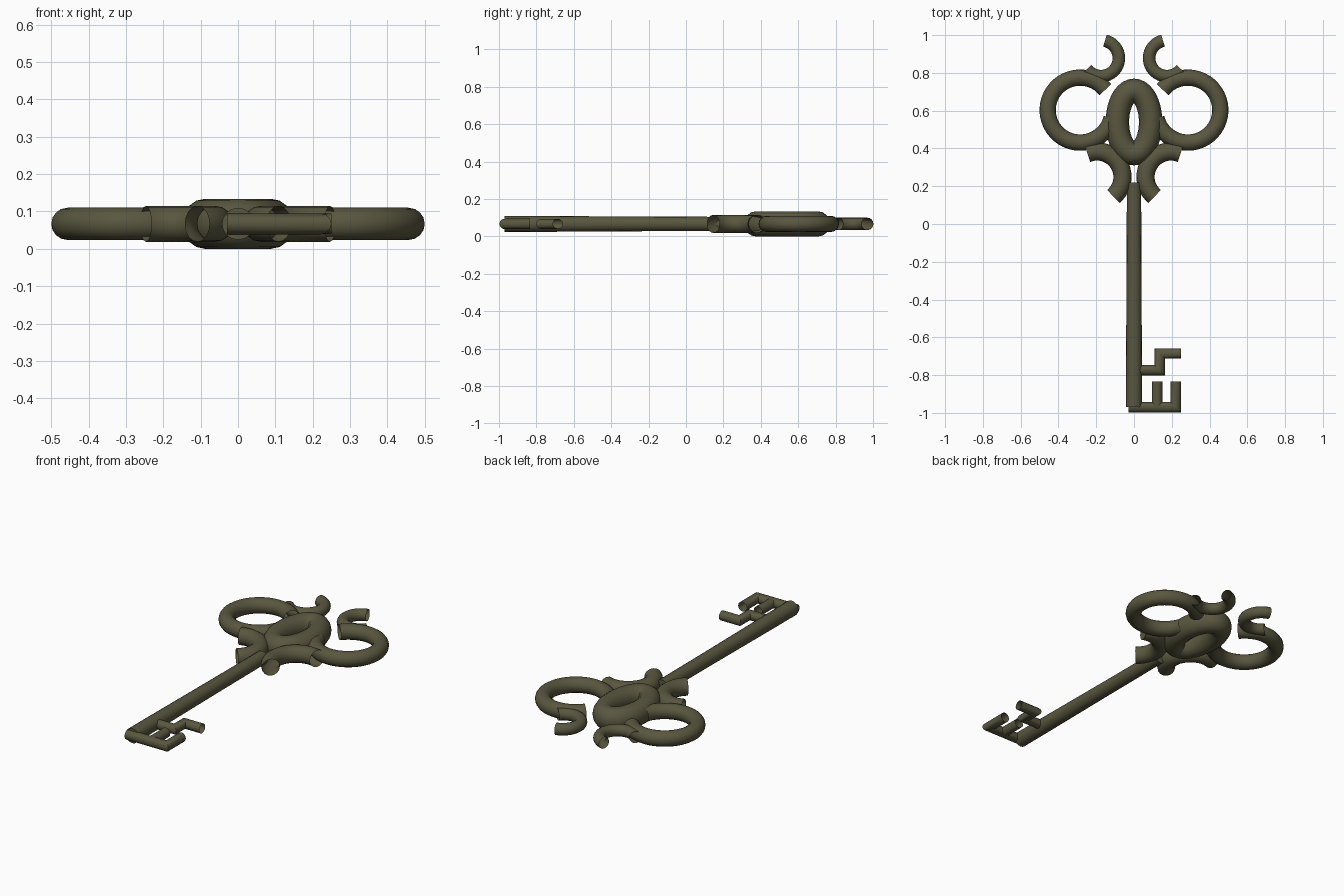
import bpy, bmesh, math
from mathutils import Vector

if "Cube" in bpy.data.objects:
    bpy.data.objects.remove(bpy.data.objects["Cube"])

Z = 0.067  # mid height of the flat-lying key

metal = bpy.data.materials.new("dark olive metal")
metal.diffuse_color = (0.1, 0.095, 0.05, 1)
metal.use_nodes = True
metal.node_tree.nodes["Principled BSDF"].inputs["Base Color"].default_value = metal.diffuse_color


def tube(name, path, radii, closed=False, cap=False, sides=16, rz=1.0):
    """Sweep a round section along a flat path, with mitred corners."""
    n = len(path)
    pts = [Vector((x, y, Z)) for x, y in path]
    up = Vector((0, 0, 1))
    bm = bmesh.new()
    rings = []
    for i, p in enumerate(pts):
        a = pts[(i - 1) % n] if closed or i > 0 else None
        b = pts[(i + 1) % n] if closed or i < n - 1 else None
        d1 = (p - a).normalized() if a else (b - p).normalized()
        d2 = (b - p).normalized() if b else d1
        t = (d1 + d2).normalized()
        side = t.cross(up) / max(t.dot(d1), 0.3)
        r = radii[i] if isinstance(radii, list) else radii
        ring = []
        for k in range(sides):
            w = 2 * math.pi * k / sides
            ring.append(bm.verts.new(p + side * r * math.cos(w) + up * r * rz * math.sin(w)))
        rings.append(ring)
    for i in range(n if closed else n - 1):
        r1, r2 = rings[i], rings[(i + 1) % n]
        for k in range(sides):
            m = (k + 1) % sides
            bm.faces.new((r1[k], r1[m], r2[m], r2[k]))
    if cap:
        bm.faces.new(rings[0])
        bm.faces.new(rings[-1])
    bmesh.ops.recalc_face_normals(bm, faces=bm.faces)
    me = bpy.data.meshes.new(name)
    bm.to_mesh(me)
    bm.free()
    me.materials.append(metal)
    ob = bpy.data.objects.new(name, me)
    bpy.context.collection.objects.link(ob)
    bpy.ops.object.select_all(action='DESELECT')
    ob.select_set(True)
    bpy.context.view_layer.objects.active = ob
    bpy.ops.object.shade_smooth_by_angle(angle=math.radians(40))
    return ob


def arc(cx, cy, r, a0, a1, n, sx=1):
    """Points on an arc, mirrored across x when sx is -1."""
    out = []
    for i in range(n + 1):
        a = math.radians(a0 + (a1 - a0) * i / n)
        out.append((sx * (cx + r * math.cos(a)), cy + r * math.sin(a)))
    return out


# Bow: side rings, upper curls and lower curls on both sides
for label, s in (("left", 1), ("right", -1)):
    tube(label + "_bow_ring", arc(-0.285, 0.603, 0.172, 39, 345, 40, s), 0.043)
    tube(label + "_upper_curl", arc(-0.175, 0.878, 0.095, 77, -142, 26, s), 0.033)
    tube(label + "_lower_curl", arc(-0.196, 0.249, 0.135, 112, -50, 22, s), 0.048)

# Central oval loop
oval = [(0.088 * math.cos(2 * math.pi * i / 40), 0.54 + 0.167 * math.sin(2 * math.pi * i / 40))
        for i in range(40)]
tube("center_oval", oval, 0.062, closed=True, rz=0.067 / 0.062)

# Shaft, slightly thicker toward the bit
tube("shaft", [(0, 0.22), (0, -0.19), (0, -0.7), (0, -0.97)],
     [0.038, 0.039, 0.042, 0.043], cap=True)

# Bit: lower bar with two teeth, and the stepped upper tooth
tube("bit_lower_bar", [(-0.03, -0.97), (0.222, -0.97), (0.222, -0.835)], 0.028, sides=12)
tube("bit_inner_tooth", [(0.122, -0.97), (0.122, -0.835)], 0.028, sides=12)
tube("bit_upper_step", [(0, -0.774), (0.136, -0.774), (0.136, -0.685), (0.25, -0.685)],
     0.027, sides=12)
